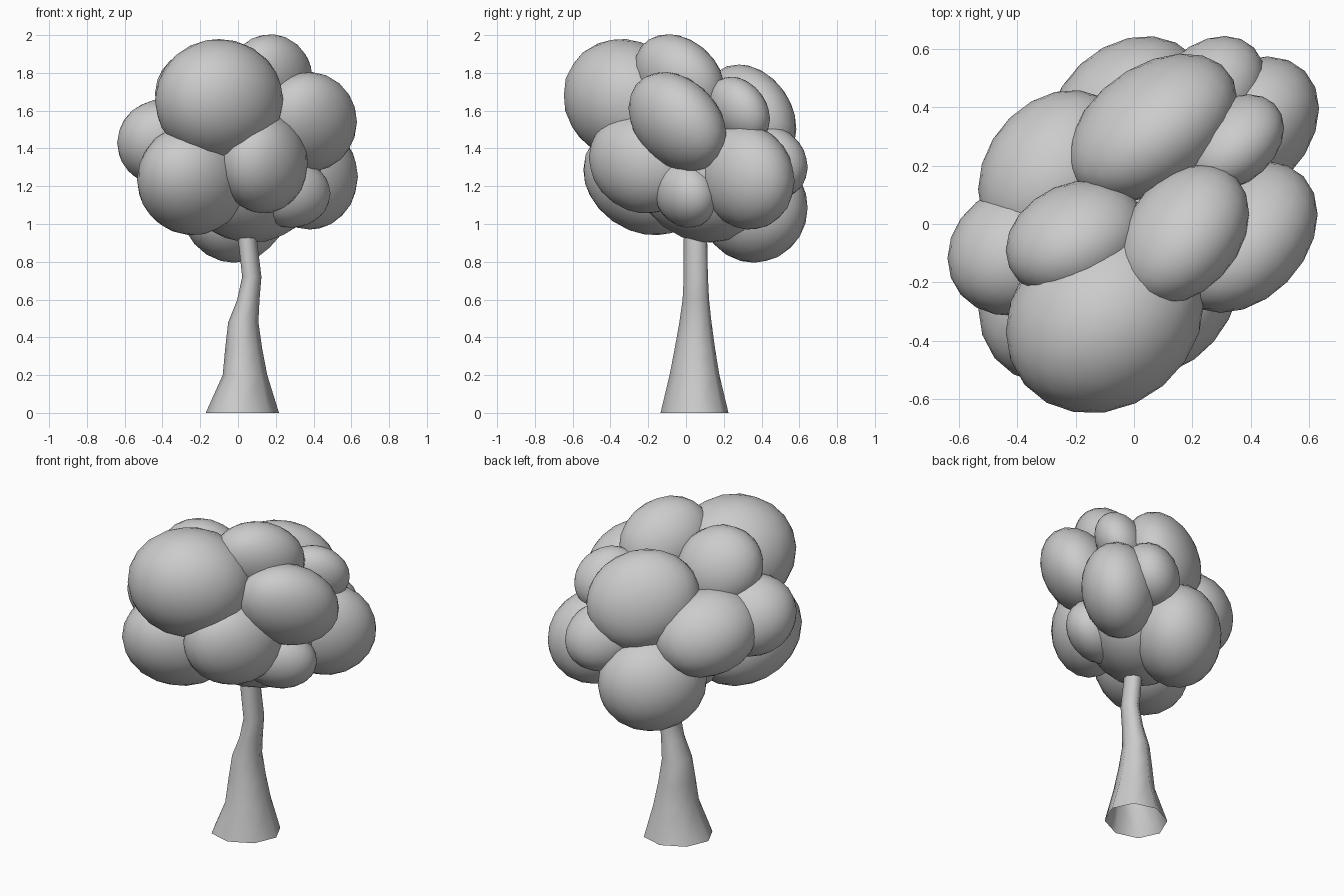
import bpy, bmesh, math
from mathutils import Matrix


def finish(name, bm, angle):
    me = bpy.data.meshes.new(name)
    bm.to_mesh(me)
    bm.free()
    ob = bpy.data.objects.new(name, me)
    bpy.context.collection.objects.link(ob)
    bpy.ops.object.select_all(action='DESELECT')
    ob.select_set(True)
    bpy.context.view_layer.objects.active = ob
    bpy.ops.object.shade_smooth_by_angle(angle=math.radians(angle))
    return ob


def skewed_ball(name, center, radii, xy, yz):
    """Ellipsoid with the given half extents, leaning in plan (xy) and side view (yz)."""
    rx, ry, rz = radii
    c = math.sqrt(1 - xy * xy)
    m = yz / c
    n = math.sqrt(1 - m * m)
    mat = Matrix(((rx, 0, 0, center[0]),
                  (ry * xy, ry * c, 0, center[1]),
                  (0, rz * m, rz * n, center[2]),
                  (0, 0, 0, 1)))
    bm = bmesh.new()
    bmesh.ops.create_icosphere(bm, subdivisions=3, radius=1.0, matrix=mat)
    return finish(name, bm, 60)


# Trunk: open octagonal tube (z, x centre, y centre, x radius, y radius)
rings = [(0.00, 0.023, 0.045, 0.194, 0.180),
         (0.20, 0.037, 0.045, 0.118, 0.132),
         (0.34, 0.030, 0.047, 0.098, 0.107),
         (0.48, 0.028, 0.050, 0.080, 0.085),
         (0.60, 0.055, 0.052, 0.059, 0.070),
         (0.72, 0.073, 0.052, 0.051, 0.064),
         (0.92, 0.050, 0.050, 0.050, 0.062),
         (1.20, 0.050, 0.050, 0.045, 0.050)]
bm = bmesh.new()
SIDES = 8
loops = []
for z, cx, cy, rx, ry in rings:
    ring = []
    for i in range(SIDES):
        t = 2 * math.pi * i / SIDES
        # slight lean of the cross-section, as in the foliage
        ring.append(bm.verts.new((cx + rx * math.cos(t),
                                  cy + ry * (math.sin(t) + 0.12 * math.cos(t)), z)))
    loops.append(ring)
for a, b in zip(loops, loops[1:]):
    for i in range(SIDES):
        j = (i + 1) % SIDES
        bm.faces.new((a[i], a[j], b[j], b[i]))
finish("trunk", bm, 60)

# Foliage: overlapping leaning ellipsoids around a core (centre, half extents, leans)
foliage = [
    ("core", (0.07, 0.07, 1.26), (0.38, 0.36, 0.36), 0.3, -0.15),
    ("front_top", (-0.10, -0.32, 1.655), (0.34, 0.33, 0.325), 0.15, -0.08),
    ("front_left", (-0.24, -0.22, 1.235), (0.295, 0.325, 0.295), 0.2, -0.18),
    ("front_right", (0.135, -0.24, 1.32), (0.235, 0.275, 0.265), 0.3, -0.12),
    ("right_upper", (0.375, -0.045, 1.54), (0.255, 0.26, 0.265), 0.3, -0.28),
    ("right_back", (0.38, 0.32, 1.25), (0.255, 0.255, 0.28), 0.3, -0.08),
    ("right_low", (0.28, 0.00, 1.16), (0.21, 0.17, 0.18), 0.25, -0.1),
    ("left", (-0.40, -0.09, 1.43), (0.24, 0.225, 0.23), 0.12, -0.15),
    ("back_left", (-0.27, 0.18, 1.39), (0.265, 0.28, 0.245), 0.22, -0.15),
    ("back_top", (0.065, 0.33, 1.56), (0.29, 0.255, 0.285), 0.38, -0.2),
    ("top_left", (-0.20, -0.05, 1.69), (0.24, 0.20, 0.235), 0.2, -0.2),
    ("top_right", (0.17, -0.035, 1.77), (0.225, 0.24, 0.235), 0.3, -0.25),
    ("right_back_upper", (0.34, 0.28, 1.60), (0.175, 0.165, 0.18), 0.3, -0.25),
    ("back_right", (0.25, 0.44, 1.33), (0.20, 0.205, 0.20), 0.3, -0.15),
    ("back_low", (-0.02, 0.36, 1.085), (0.28, 0.285, 0.29), 0.22, 0.0),
]
for name, center, radii, xy, yz in foliage:
    skewed_ball("foliage_" + name, center, radii, xy, yz)
